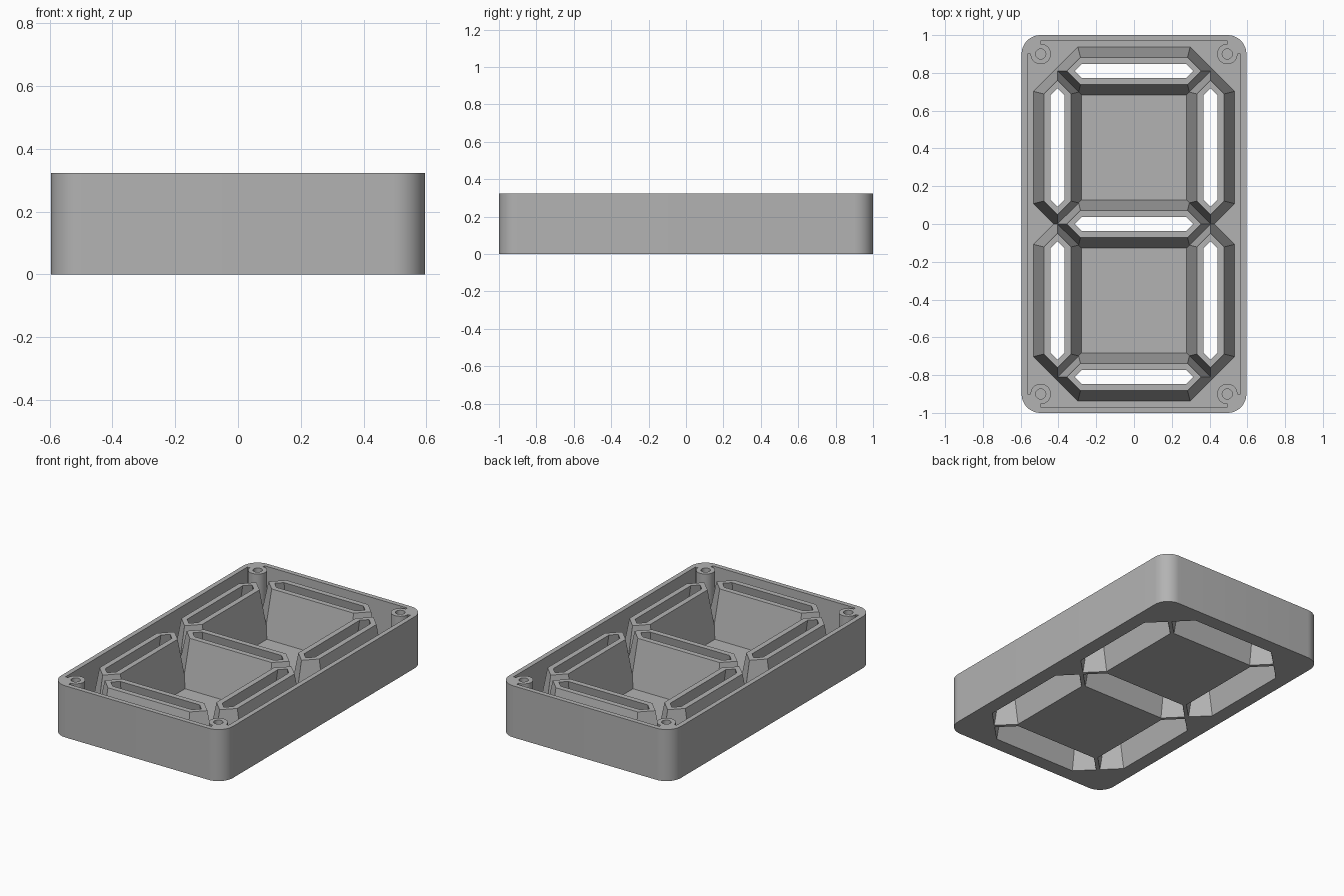
import bpy, bmesh
from math import sin, cos, radians, sqrt

old = bpy.data.objects.get("Cube")
if old:
    bpy.data.objects.remove(old, do_unlink=True)

HX, HY, HEIGHT = 0.595, 1.0, 0.323     # case half sizes and height
WALL, FLOOR = 0.03, 0.03
PITCH = 0.405                          # spacing of the segments
POST_X, POST_Y, POST_R = 0.494, 0.90, 0.054
BORE_R = 0.027

grey = bpy.data.materials.new("plain grey")
grey.use_nodes = True
COLOUR = (0.45, 0.45, 0.45, 1)
grey.diffuse_color = COLOUR
grey.node_tree.nodes["Principled BSDF"].inputs["Base Color"].default_value = COLOUR


def arc(cx, cy, r, start, end, steps):
    angles = [radians(start + (end - start) * i / steps) for i in range(steps + 1)]
    return [(cx + r * cos(a), cy + r * sin(a)) for a in angles]


def four_corners(points):
    """Mirror one corner's outline into all four, kept counter-clockwise."""
    outline = []
    for sx, sy in ((1, 1), (-1, 1), (-1, -1), (1, -1)):
        corner = [(sx * x, sy * y) for x, y in points]
        outline += corner if sx * sy > 0 else corner[::-1]
    return outline


def loft(bm, sections, caps=True, loop=False):
    """Skin a list of (outline, z) sections."""
    rings = [[bm.verts.new((x, y, z)) for x, y in pts] for pts, z in sections]
    pairs = list(zip(rings, rings[1:]))
    if loop:
        pairs.append((rings[-1], rings[0]))
    for a, b in pairs:
        n = len(a)
        for i in range(n):
            j = (i + 1) % n
            bm.faces.new((a[i], a[j], b[j], b[i]))
    if caps:
        bm.faces.new(rings[0][::-1])
        bm.faces.new(rings[-1])


def make_object(name, bm):
    bmesh.ops.recalc_face_normals(bm, faces=bm.faces)
    mesh = bpy.data.meshes.new(name)
    bm.to_mesh(mesh)
    bm.free()
    mesh.materials.append(grey)
    ob = bpy.data.objects.new(name, mesh)
    bpy.context.collection.objects.link(ob)
    return ob


def hexagon(centre, upright, half_width):
    """Segment outline; every width is a parallel offset of the same shape."""
    flat = 0.297 - (0.127 - half_width) * (sqrt(2) - 1) * 0.6
    tip = flat + half_width
    pts = [(tip, 0), (flat, half_width), (-flat, half_width),
           (-tip, 0), (-flat, -half_width), (flat, -half_width)]
    if upright:
        pts = [(-y, x) for x, y in pts]
    return [(centre[0] + x, centre[1] + y) for x, y in pts]


def inner_width(z):
    return 0.099 + (0.038 - 0.099) * z / HEIGHT


# Seven segments: three bars across, four upright
segments = {
    "top": ((0, 2 * PITCH), False),
    "middle": ((0, 0), False),
    "bottom": ((0, -2 * PITCH), False),
}
for side, sx in (("left", 1), ("right", -1)):
    for level, sy in (("upper", 1), ("lower", -1)):
        segments[f"{level}_{side}"] = ((sx * PITCH, sy * PITCH), True)

# Case block with rounded corners
bm = bmesh.new()
R = 0.1
block = four_corners(arc(HX - R, HY - R, R, 0, 90, 12))
loft(bm, [(block, 0), (block, HEIGHT)])
case = make_object("case", bm)

# Cavity outline, wrapping around the screw posts in the corners
bm = bmesh.new()
corner = ([(HX - WALL, POST_Y)]
          + arc(POST_X, POST_Y, POST_R, 0, -270, 36)
          + [(POST_X, HY - WALL)])
cavity = four_corners(corner)
loft(bm, [(cavity, FLOOR), (cavity, HEIGHT + 0.1)])
cutters = [make_object("cavity_cutter", bm)]

# Tapered segment openings in the floor
bm = bmesh.new()
for centre, upright in segments.values():
    loft(bm, [(hexagon(centre, upright, inner_width(z)), z)
              for z in (-0.02, FLOOR + 0.02)])
cutters.append(make_object("opening_cutter", bm))

# Blind screw holes in the posts
bm = bmesh.new()
for sx in (1, -1):
    for sy in (1, -1):
        bore = arc(sx * POST_X, sy * POST_Y, BORE_R, 0, 350, 35)
        loft(bm, [(bore, 0.08), (bore, HEIGHT + 0.1)])
cutters.append(make_object("screw_hole_cutter", bm))

for cutter in cutters:
    cutter.hide_render = True
    mod = case.modifiers.new(cutter.name, "BOOLEAN")
    mod.operation = "DIFFERENCE"
    mod.solver = "EXACT"
    mod.object = cutter

# Bake the cuts and drop the cutters
graph = bpy.context.evaluated_depsgraph_get()
cut_mesh = bpy.data.meshes.new_from_object(case.evaluated_get(graph))
case.modifiers.clear()
case.data = cut_mesh
for cutter in cutters:
    bpy.data.objects.remove(cutter, do_unlink=True)

bpy.ops.object.select_all(action="DESELECT")
case.select_set(True)
bpy.context.view_layer.objects.active = case
bpy.ops.object.shade_smooth_by_angle(angle=radians(30))

# Tapered light funnels standing on the floor
for name, (centre, upright) in segments.items():
    bm = bmesh.new()
    widths = [(0.127, FLOOR), (0.072, HEIGHT),
              (inner_width(HEIGHT), HEIGHT), (inner_width(FLOOR), FLOOR)]
    loft(bm, [(hexagon(centre, upright, w), z) for w, z in widths],
         caps=False, loop=True)
    make_object(f"{name}_segment_funnel", bm)
